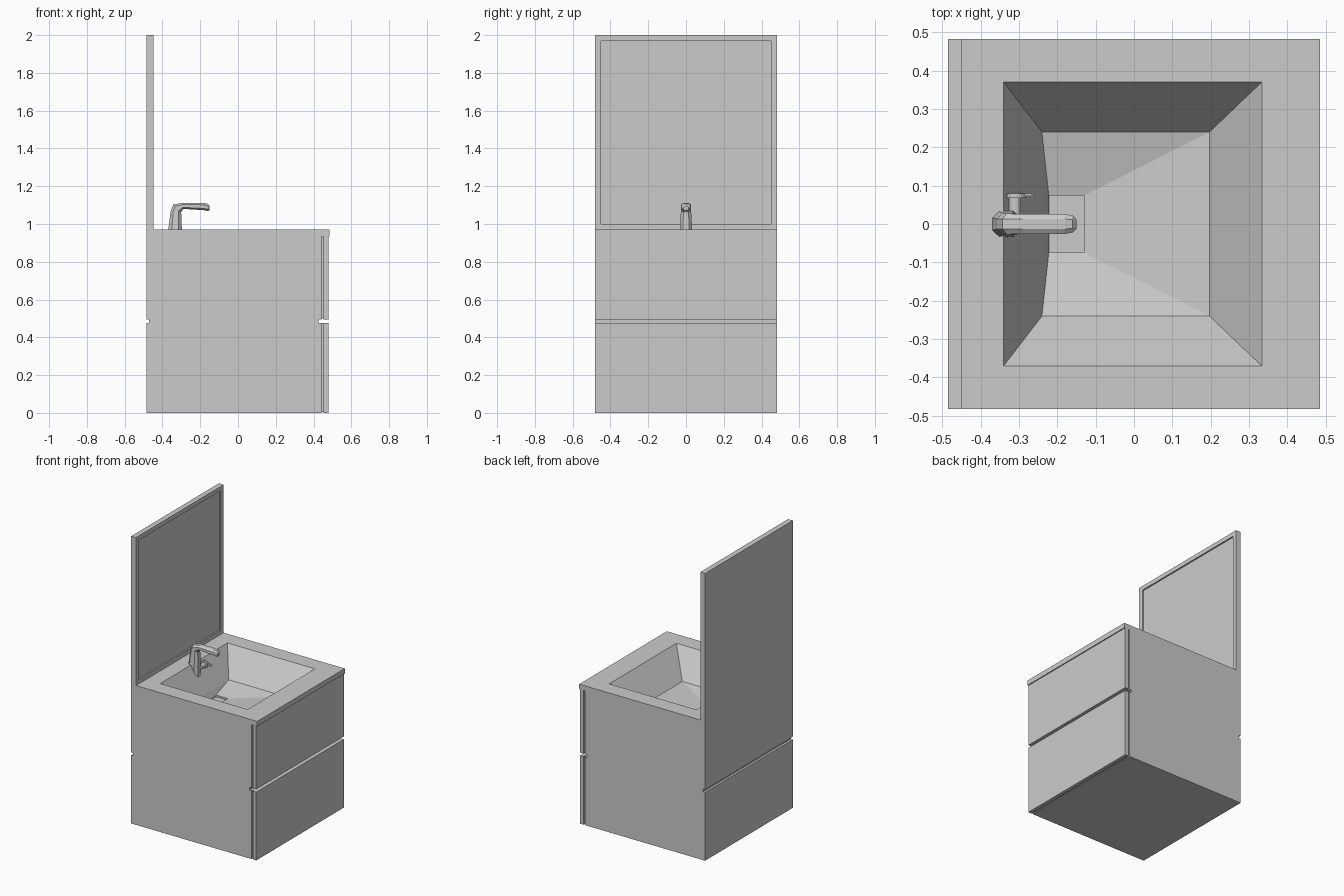
import bpy, bmesh, math
from mathutils import Vector, Matrix

if "Cube" in bpy.data.objects:
    bpy.data.objects.remove(bpy.data.objects["Cube"])

Y = 0.482           # half width of the cabinet
X0, X1 = -0.485, 0.48


def loft(name, rings, cap_start=True, cap_end=True):
    """Skin a list of equal-length rings into one flat-shaded object."""
    bm = bmesh.new()
    vr = [[bm.verts.new(p) for p in r] for r in rings]
    n = len(rings[0])
    for a, b in zip(vr, vr[1:]):
        for i in range(n):
            j = (i + 1) % n
            bm.faces.new((a[i], a[j], b[j], b[i]))
    if cap_start:
        bm.faces.new(vr[0][::-1])
    if cap_end:
        bm.faces.new(vr[-1])
    bmesh.ops.remove_doubles(bm, verts=bm.verts, dist=1e-5)
    me = bpy.data.meshes.new(name)
    bm.to_mesh(me)
    bm.free()
    ob = bpy.data.objects.new(name, me)
    bpy.context.collection.objects.link(ob)
    return ob


def flat(x0, x1, y, z):
    return [(x0, -y, z), (x1, -y, z), (x1, y, z), (x0, y, z)]


def upright(x, y, z0, z1):
    return [(x, -y, z0), (x, y, z0), (x, y, z1), (x, -y, z1)]


def box(name, x0, x1, y, z0, z1, top=True):
    return loft(name, [flat(x0, x1, y, z0), flat(x0, x1, y, z1)], cap_end=top)


# Cabinet bodies with a recessed core between them
XB = 0.442
box("lower_cabinet", X0, XB, Y, 0.0, 0.475)
box("cabinet_core", X0 + 0.015, 0.425, Y, 0.475, 0.495)
box("upper_cabinet", X0, XB, Y, 0.495, 0.935, top=False)

# Drawer fronts, each joined to the body by a slightly inset spacer
for label, z0, z1 in (("lower", 0.0, 0.475), ("upper", 0.495, 0.935)):
    box(label + "_drawer_front", XB + 0.01, X1 - 0.002, Y, z0, z1)
    box(label + "_drawer_spacer", XB, XB + 0.01, Y - 0.015, z0 + 0.005, z1)

# Countertop with overhanging lip and faceted basin
ring = [(-0.24, -0.24, 0.79), (0.197, -0.24, 0.79),
        (0.197, 0.24, 0.79), (-0.24, 0.24, 0.79)]
loft("countertop_basin", [
    flat(X0, XB, Y, 0.935),
    flat(X0, 0.485, Y, 0.935),
    flat(X0, 0.485, Y, 0.97),
    flat(-0.34, 0.333, 0.37, 0.97),
    ring,
    flat(-0.222, -0.13, 0.074, 0.752),
    flat(-0.222, -0.13, 0.074, 0.74)], cap_start=False)

# Mirror panel with recessed glass
loft("mirror", [
    upright(X0, Y, 0.97, 2.0),
    upright(-0.448, Y, 0.97, 2.0),
    upright(-0.448, 0.45, 1.0, 1.97),
    upright(-0.458, 0.45, 1.0, 1.97)])


def section(x, z, deg, w, h):
    """Octagonal section facing along an angle in the xz plane."""
    t = math.radians(deg)
    v = Vector((-math.sin(t), 0, math.cos(t)))
    pts = [(1, -.5), (1, .5), (.5, 1), (-.5, 1), (-1, .5), (-1, -.5), (-.5, -1), (.5, -1)]
    return [Vector((x, a * w, z)) + v * (b * h) for a, b in pts]


# Faucet: flared column bending into a horizontal spout
loft("faucet", [
    section(-0.333, 0.88, 90, 0.036, 0.038),
    section(-0.333, 0.97, 90, 0.033, 0.036),
    section(-0.329, 1.065, 90, 0.027, 0.028),
    section(-0.322, 1.083, 45, 0.027, 0.029),
    section(-0.290, 1.096, 0, 0.026, 0.016),
    section(-0.180, 1.092, 0, 0.026, 0.019),
    section(-0.160, 1.088, 0, 0.022, 0.019),
    section(-0.150, 1.084, 0, 0.013, 0.012)])


def knob(name, r, y0, y1, x, z):
    n = 12
    circle = [(x + r * math.sin(2 * math.pi * i / n), z + r * math.cos(2 * math.pi * i / n))
              for i in range(n)]
    return loft(name, [[(a, y, b) for a, b in circle] for y in (y0, y1)])


# Side handle: stem, disc and pointed lever
knob("handle_stem", 0.016, 0.01, 0.07, -0.31, 0.942)
knob("handle_disc", 0.026, 0.068, 0.08, -0.307, 0.945)
lever = loft("handle_lever", [
    upright(-0.31, 0.006, -0.014, 0.014),
    upright(-0.258, 0.002, -0.006, 0.006)])
lever.location = (0, 0.076, 0.948)
